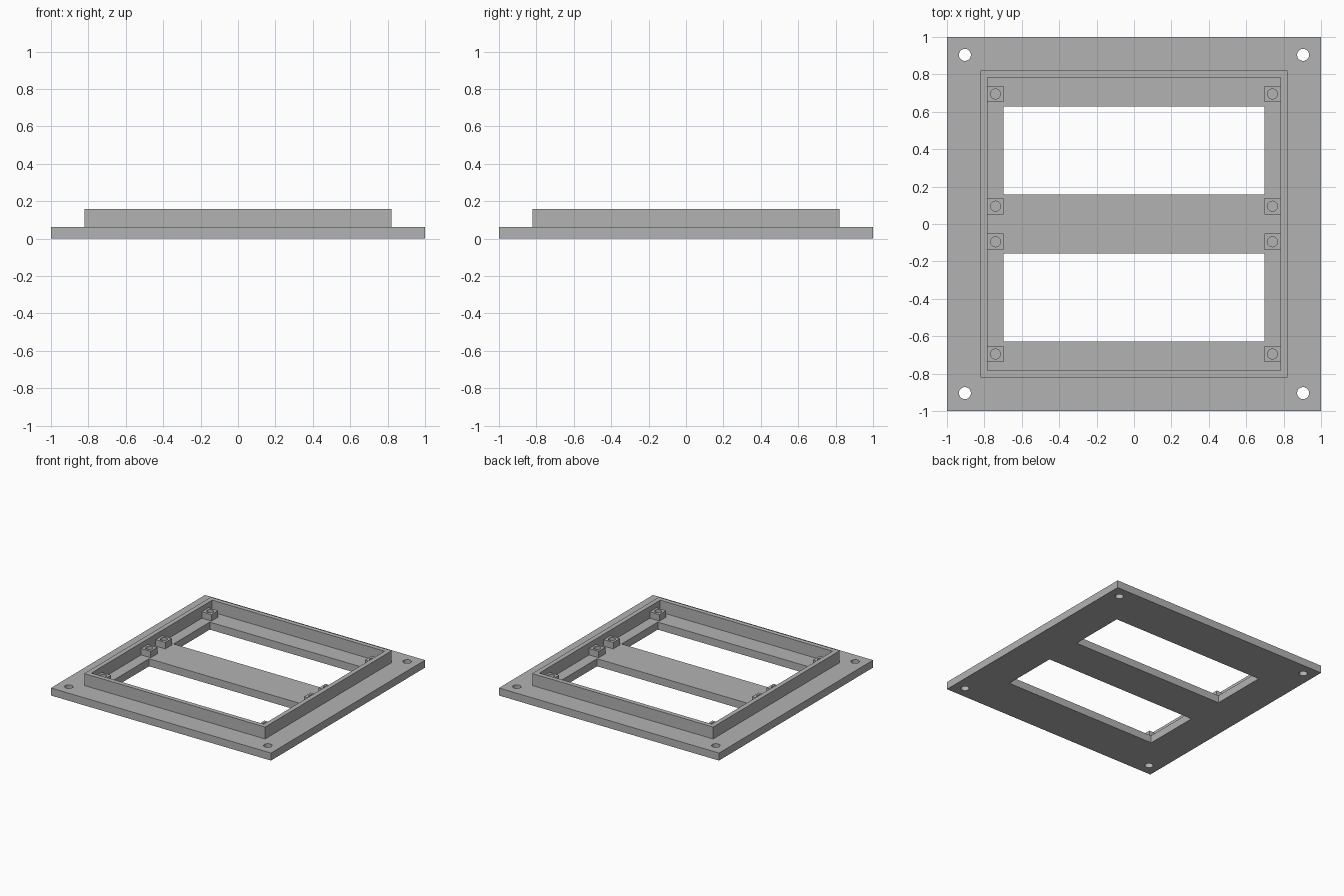
import bpy, bmesh
from math import cos, sin, tau

cube = bpy.data.objects.get("Cube")
if cube:
    bpy.data.objects.remove(cube, do_unlink=True)

grey = bpy.data.materials.new("plain grey")
grey.use_nodes = True
colour = (0.45, 0.45, 0.45, 1)
grey.diffuse_color = colour
grey.node_tree.nodes["Principled BSDF"].inputs["Base Color"].default_value = colour

PLATE_TOP, WALL_TOP, BOSS_TOP = 0.062, 0.16, 0.115


def rect(cx, cy, hx, hy):
    return [(cx + sx * hx, cy + sy * hy)
            for sx, sy in ((-1, -1), (1, -1), (1, 1), (-1, 1))]


def circle(cx, cy, r, n=32):
    return [(cx + r * cos(tau * i / n), cy + r * sin(tau * i / n)) for i in range(n)]


def slab(name, outlines, z0, z1):
    """Extrude a filled outline; the outlines after the first are holes."""
    curve = bpy.data.curves.new(name, "CURVE")
    curve.dimensions = "2D"
    curve.fill_mode = "BOTH"
    curve.extrude = (z1 - z0) / 2
    for pts in outlines:
        spline = curve.splines.new("POLY")
        spline.points.add(len(pts) - 1)
        for p, (x, y) in zip(spline.points, pts):
            p.co = (x, y, 0, 1)
        spline.use_cyclic_u = True
        spline.use_smooth = False
    curve.materials.append(grey)
    obj = bpy.data.objects.new(name, curve)
    bpy.context.collection.objects.link(obj)
    bpy.ops.object.select_all(action="DESELECT")
    obj.select_set(True)
    bpy.context.view_layer.objects.active = obj
    bpy.ops.object.convert(target="MESH")
    obj = bpy.context.object
    obj.name = name

    # Weld caps to sides and lift to height
    bm = bmesh.new()
    bm.from_mesh(obj.data)
    bmesh.ops.remove_doubles(bm, verts=bm.verts, dist=0.0001)
    bmesh.ops.recalc_face_normals(bm, faces=bm.faces)
    bmesh.ops.translate(bm, verts=bm.verts, vec=(0, 0, (z0 + z1) / 2))
    bm.to_mesh(obj.data)
    bm.free()
    bpy.ops.object.shade_smooth_by_angle()
    return obj


# Base plate with two windows and four corner screw holes
windows = [rect(0, s * 0.394, 0.697, 0.235) for s in (-1, 1)]
screw_holes = [circle(sx * 0.904, sy * 0.904, 0.032) for sx in (-1, 1) for sy in (-1, 1)]
slab("base_plate", [rect(0, 0, 1, 1)] + windows + screw_holes, 0, PLATE_TOP)

# Raised square rim
slab("raised_rim", [rect(0, 0, 0.822, 0.822), rect(0, 0, 0.784, 0.784)],
     PLATE_TOP, WALL_TOP)

# Square mounting bosses with blind holes, at the window corners
for side, sx in (("right", -1), ("left", 1)):
    for i, y in enumerate((-0.695, -0.095, 0.095, 0.695), 1):
        x = sx * 0.7405
        slab(f"mounting_boss_{side}_{i}",
             [rect(x, y, 0.0435, 0.0435), circle(x, y, 0.027)],
             PLATE_TOP, BOSS_TOP)
